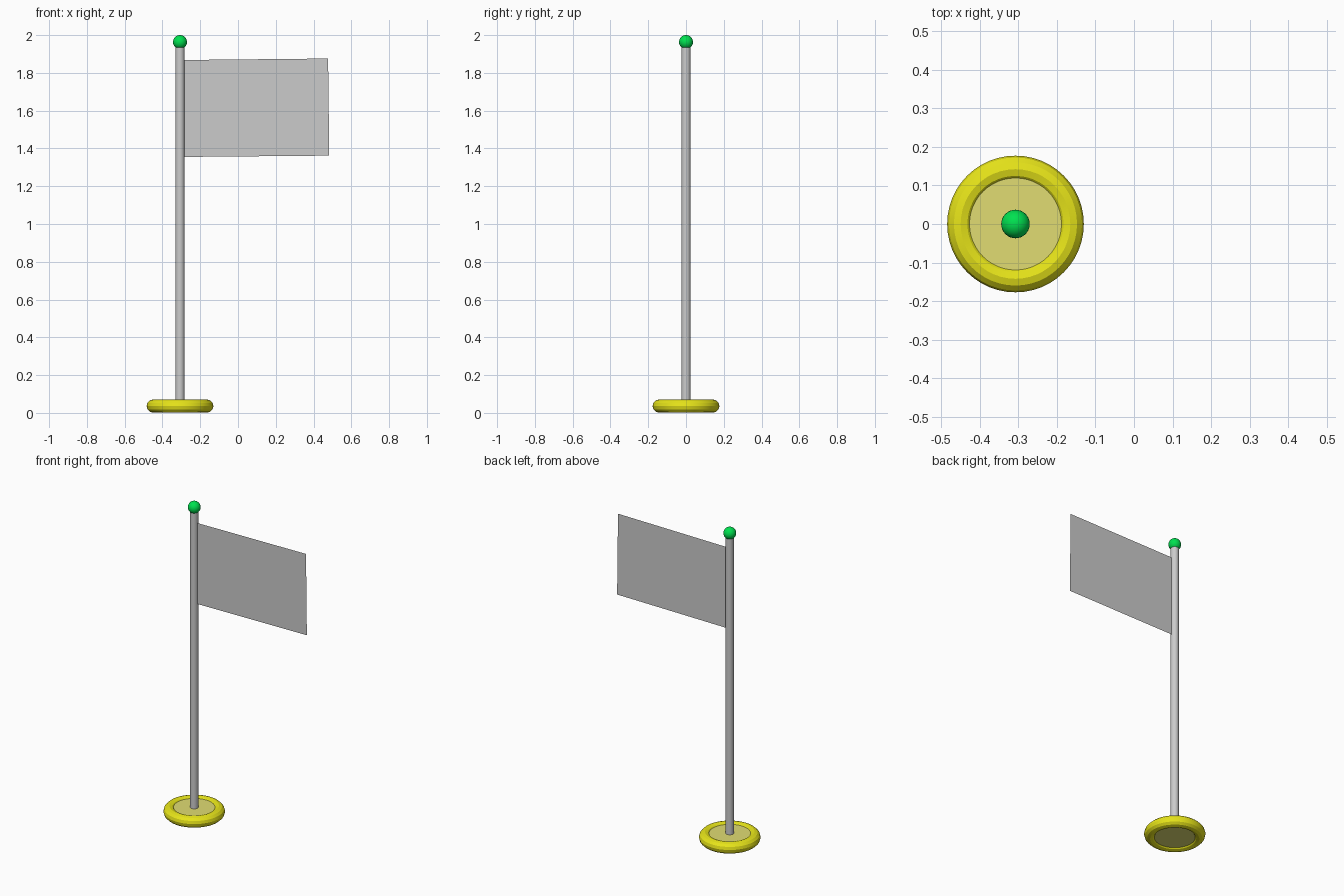
import bpy, math

if "Cube" in bpy.data.objects:
    bpy.data.objects.remove(bpy.data.objects["Cube"])

POLE_X = -0.307


def material(name, rgb):
    m = bpy.data.materials.new(name)
    m.diffuse_color = (*rgb, 1)
    m.use_nodes = True
    m.node_tree.nodes["Principled BSDF"].inputs["Base Color"].default_value = m.diffuse_color
    return m


def finish(name, mat=None, smooth=True):
    ob = bpy.context.object
    ob.name = name
    if mat:
        ob.data.materials.append(mat)
    if smooth:
        bpy.ops.object.shade_smooth_by_angle(angle=math.radians(25))
    return ob


def cylinder(name, radius, z0, z1, mat=None):
    bpy.ops.mesh.primitive_cylinder_add(
        vertices=32, radius=radius, depth=z1 - z0,
        location=(POLE_X, 0, (z0 + z1) / 2))
    return finish(name, mat)


yellow = material("yellow", (0.8, 0.78, 0.01))
pale_yellow = material("pale_yellow", (0.75, 0.72, 0.17))
green = material("green", (0.0, 0.75, 0.08))

# Base: faceted ring around a flat disc
bpy.ops.mesh.primitive_torus_add(
    major_segments=48, minor_segments=12, major_radius=0.142,
    minor_radius=0.035, location=(POLE_X, 0, 0.036))
finish("base_ring", yellow)
cylinder("base_disc", 0.13, 0.012, 0.061, pale_yellow)

# Pole and ball finial
cylinder("pole", 0.024, 0.03, 1.95)
bpy.ops.mesh.primitive_uv_sphere_add(
    segments=32, ring_count=16, radius=0.037, location=(POLE_X, 0, 1.963))
finish("finial", green)

# Flag: one thin sheet, very slightly tilted
mesh = bpy.data.meshes.new("flag")
mesh.from_pydata(
    [(-0.30, 0, 1.355), (0.483, 0, 1.362), (0.477, 0, 1.876), (-0.305, 0, 1.868)],
    [], [(0, 1, 2, 3)])
flag = bpy.data.objects.new("flag", mesh)
bpy.context.collection.objects.link(flag)
